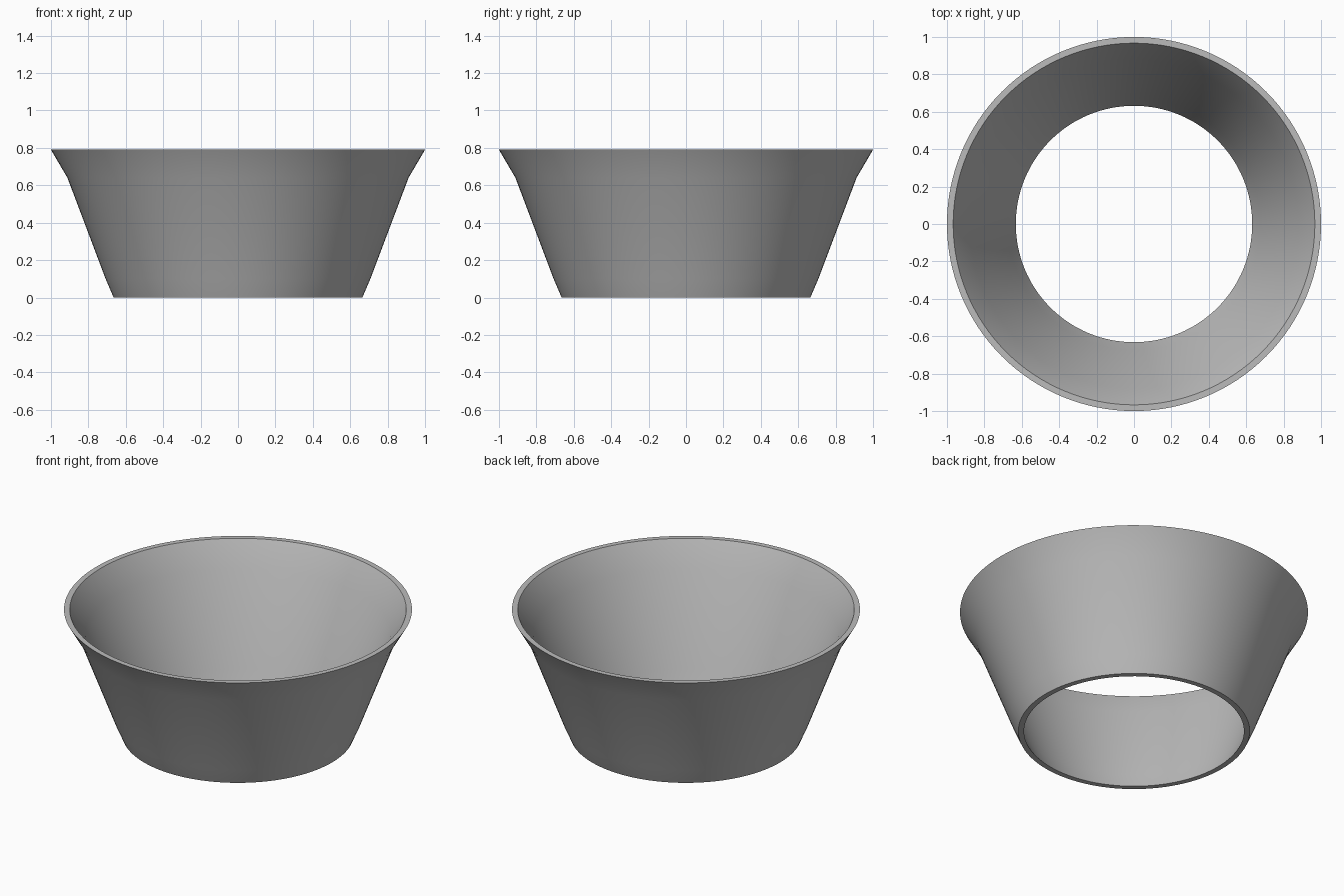
import bpy
import bmesh
from math import cos, sin, tau, radians

cube = bpy.data.objects.get("Cube")
if cube:
    bpy.data.objects.remove(cube, do_unlink=True)

SEGMENTS = 128
WALL = 0.033

# Flared wall: radius and height, from foot to lip
outer = [(0.665, 0), (0.708, 0.10), (0.912, 0.64), (1.0, 0.79)]
inner = [(r - WALL, z) for r, z in reversed(outer)]
profile = outer + inner

grey = bpy.data.materials.new("plain_grey")
grey.use_nodes = True
colour = (0.5, 0.5, 0.5, 1)
grey.diffuse_color = colour
grey.node_tree.nodes["Principled BSDF"].inputs["Base Color"].default_value = colour

# Turn the closed profile into an open-bottomed ring
bm = bmesh.new()
rings = []
for r, z in profile:
    angles = [tau * i / SEGMENTS for i in range(SEGMENTS)]
    rings.append([bm.verts.new((r * cos(a), r * sin(a), z)) for a in angles])
for k, low in enumerate(rings):
    high = rings[(k + 1) % len(rings)]
    for i in range(SEGMENTS):
        j = (i + 1) % SEGMENTS
        bm.faces.new((low[i], low[j], high[j], high[i]))
bmesh.ops.recalc_face_normals(bm, faces=bm.faces)

mesh = bpy.data.meshes.new("flared_ring")
bm.to_mesh(mesh)
bm.free()
mesh.materials.append(grey)
ring = bpy.data.objects.new("flared_ring", mesh)
bpy.context.collection.objects.link(ring)

# Smooth walls with crisp lip and foot edges
bpy.ops.object.select_all(action="DESELECT")
ring.select_set(True)
bpy.context.view_layer.objects.active = ring
bpy.ops.object.shade_smooth_by_angle(angle=radians(30))
